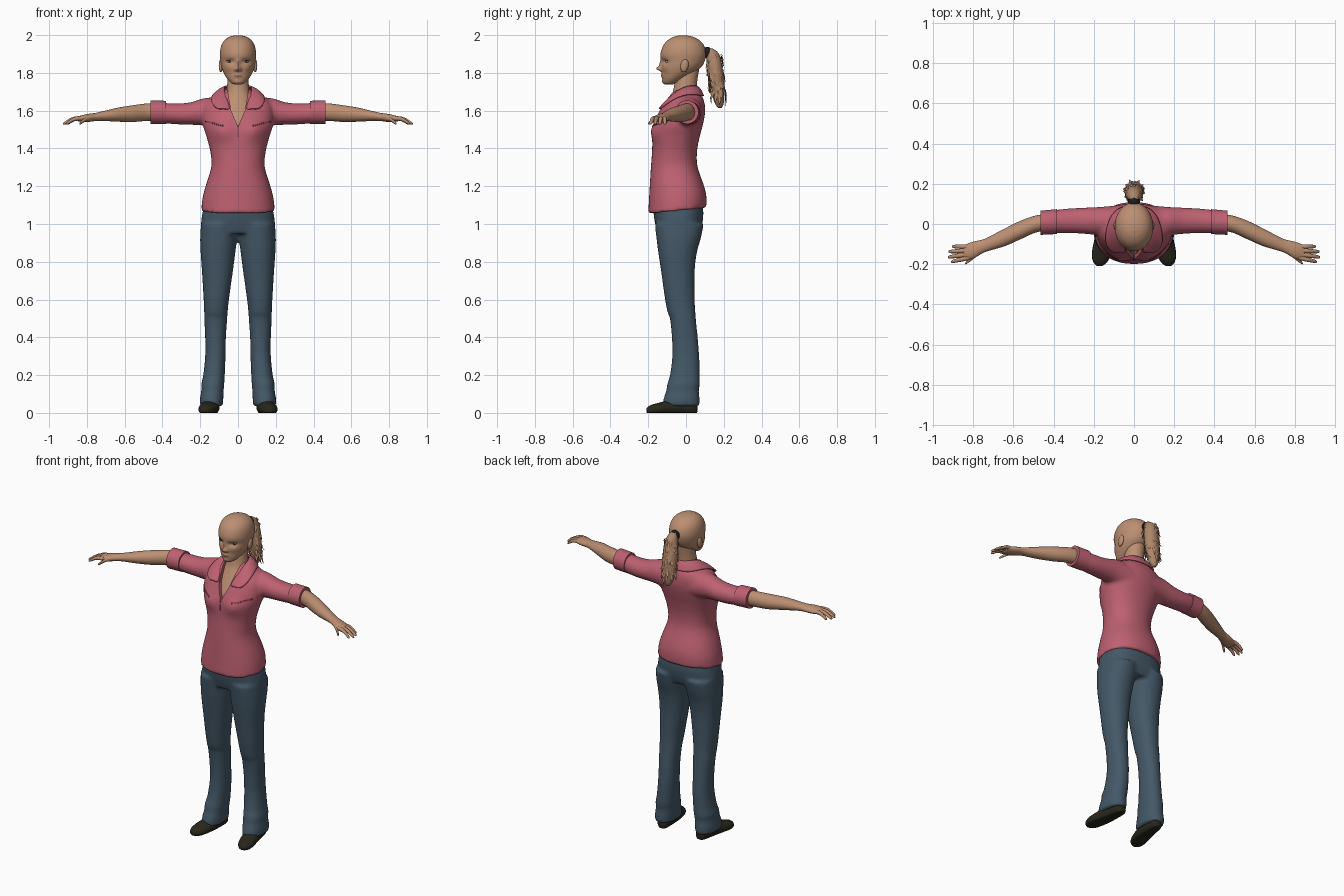
import bpy, bmesh, math, random
from mathutils import Matrix, Vector

if "Cube" in bpy.data.objects:
    bpy.data.objects.remove(bpy.data.objects["Cube"])
random.seed(4)
made = []


def material(name, color):
    mat = bpy.data.materials.new(name)
    mat.use_nodes = True
    mat.diffuse_color = (*color, 1)
    mat.node_tree.nodes["Principled BSDF"].inputs["Base Color"].default_value = (*color, 1)
    return mat


SKIN = material("skin", (.5, .275, .168))
SHIRT = material("rose_shirt", (.51, .118, .165))
SEAM = material("dark_rose_seam", (.27, .055, .08))
DENIM = material("blue_denim", (.058, .098, .136))
SHOE = material("dark_olive_shoe", (.022, .02, .011))
HAIR = material("light_brown_hair", (.42, .235, .14))
TIE = material("black_hair_tie", (.012, .013, .012))
LIPS = material("lips", (.36, .16, .11))
EYE = material("eye_white", (.5, .42, .36))
DARK = material("dark_brown_eye", (.035, .02, .014))


def loft(bm, stations, axis="Z", side=1, segs=40, steps=6, power=2.0):
    """Closed skin through (position, centre, half width, low, high) stations."""
    rings = []
    last = len(stations) - 1
    for i in range(last):
        p0, p1, p2, p3 = (stations[min(max(k, 0), last)] for k in range(i - 1, i + 3))
        for j in range(steps + (i == last - 1)):
            u = j / steps
            rings.append([b + u * ((c - a) / 2 + u * (a - 2.5 * b + 2 * c - d / 2
                          + u * (1.5 * (b - c) + (d - a) / 2)))
                          for a, b, c, d in zip(p0, p1, p2, p3)])
    loops = []
    for t, centre, half, low, high in rings:
        loop = []
        for k in range(segs):
            ang = math.tau * k / segs
            c, s = math.cos(ang), math.sin(ang)
            a = centre + half * math.copysign(abs(c) ** (2 / power), c)
            b = (low + high) / 2 + (high - low) / 2 * math.copysign(abs(s) ** (2 / power), s)
            x, y, z = {"X": (t, a, b), "Y": (a, t, b), "Z": (a, b, t)}[axis]
            loop.append(bm.verts.new((x * side, y, z)))
        loops.append(loop)
    for lower, upper in zip(loops, loops[1:]):
        for k in range(segs):
            n = (k + 1) % segs
            bm.faces.new((lower[k], lower[n], upper[n], upper[k]))
    bm.faces.new(loops[0])
    bm.faces.new(loops[-1])


def bump(bm, x, z, amount, wide, tall, limit=-.04):
    """Push the front surface in or out with a soft brush."""
    for v in bm.verts:
        if v.co.y < limit:
            v.co.y += amount * math.exp(-((v.co.x - x) / wide) ** 2 - ((v.co.z - z) / tall) ** 2)


def finish(name, bm, *mats):
    bmesh.ops.recalc_face_normals(bm, faces=bm.faces)
    mesh = bpy.data.meshes.new(name)
    bm.to_mesh(mesh)
    bm.free()
    for mat in mats:
        mesh.materials.append(mat)
    obj = bpy.data.objects.new(name, mesh)
    bpy.context.collection.objects.link(obj)
    made.append(obj)
    return obj


def modify(obj, kind, **settings):
    mod = obj.modifiers.new(kind.title(), kind)
    for key, value in settings.items():
        setattr(mod, key, value)


def fuse(obj, voxel):
    modify(obj, "REMESH", mode="VOXEL", voxel_size=voxel, use_smooth_shade=True)
    modify(obj, "SMOOTH", factor=.5, iterations=6)


def ball(bm, centre, scale, turn=0):
    mat = Matrix.Translation(centre) @ Matrix.Rotation(turn, 4, "X") @ Matrix.Diagonal((*scale, 1))
    return bmesh.ops.create_uvsphere(bm, u_segments=20, v_segments=12, radius=1, matrix=mat)


# Shirt: torso and sleeves fused, with an open V neck
bm = bmesh.new()
loft(bm, [(1.075, 0, .195, -.2, .108), (1.14, 0, .188, -.196, .108), (1.2, 0, .172, -.192, .096),
          (1.3, 0, .142, -.186, .062), (1.38, 0, .146, -.18, .058), (1.46, 0, .166, -.176, .072),
          (1.52, 0, .185, -.17, .088), (1.58, 0, .19, -.15, .1), (1.63, 0, .183, -.124, .1),
          (1.665, 0, .15, -.1, .09), (1.69, 0, .1, -.085, .075), (1.715, 0, .065, -.06, .06)],
     segs=56, power=2.2)
for v in bm.verts:
    if v.co.z < 1.2:
        v.co.z += .1 * v.co.y * (1.2 - v.co.z) / .125
for side in (1, -1):
    bump(bm, .085 * side, 1.49, -.022, .055, .05)
    loft(bm, [(.06, .02, .075, 1.5, 1.67), (.17, .015, .07, 1.52, 1.668), (.25, .016, .065, 1.525, 1.645),
              (.33, .016, .061, 1.528, 1.638), (.44, .008, .055, 1.538, 1.645)], "X", side)
shirt = finish("shirt", bm, SHIRT)
fuse(shirt, .01)

bm = bmesh.new()
outline = [(0, 1.515), (.036, 1.6), (.06, 1.74), (-.06, 1.74), (-.036, 1.6)]
face = bm.faces.new([bm.verts.new((x, -.3, z)) for x, z in outline])
out = bmesh.ops.extrude_face_region(bm, geom=[face])["geom"]
bmesh.ops.translate(bm, vec=(0, .27, 0), verts=[g for g in out if isinstance(g, bmesh.types.BMVert)])
cutter = finish("neckline_cutter", bm, SHIRT)
cutter.hide_render = True
cutter.hide_viewport = True
made.remove(cutter)
modify(shirt, "BOOLEAN", operation="DIFFERENCE", object=cutter, solver="EXACT")

# Collar: inner and outer edge from the nape to the front point
bm = bmesh.new()
inner = [(0, .068, 1.725), (.052, .045, 1.73), (.074, 0, 1.728), (.072, -.05, 1.7),
         (.057, -.1, 1.655), (.038, -.14, 1.6)]
outer = [(0, .098, 1.675), (.09, .078, 1.682), (.128, .01, 1.69), (.142, -.06, 1.668),
         (.138, -.112, 1.632), (.105, -.142, 1.605)]
rows = []
for a, b in zip(inner, outer):
    mid = (Vector(a) + Vector(b)) / 2 + Vector((0, 0, .012))
    rows.append([bm.verts.new(p) for p in (a, mid, b)])
for p, q in zip(rows, rows[1:]):
    for k in range(2):
        bm.faces.new((p[k], p[k + 1], q[k + 1], q[k]))
collar = finish("collar", bm, SHIRT)
modify(collar, "MIRROR")
modify(collar, "SUBSURF", levels=2, render_levels=2)
modify(collar, "SOLIDIFY", thickness=.009, offset=0)

# Sleeve cuffs
bm = bmesh.new()
for side in (1, -1):
    loft(bm, [(.382, .012, .062, 1.53, 1.652), (.464, .006, .06, 1.53, 1.655)], "X", side, steps=1)
finish("sleeve_cuffs", bm, SHIRT)

# Pocket flap edges and placket seam, wrapped on the shirt
bm = bmesh.new()
for x, z, wide, tall, turn in ((.125, 1.532, .048, .004, -.25), (0, 1.49, .003, .03, 0)):
    mat = (Matrix.Translation((x, -.3, z)) @ Matrix.Rotation(turn, 4, "Y")
           @ Matrix.Rotation(math.pi / 2, 4, "X") @ Matrix.Diagonal((wide, tall, 1, 1)))
    bmesh.ops.create_grid(bm, x_segments=10, y_segments=10, size=1, matrix=mat)
seams = finish("pocket_and_placket_seams", bm, SEAM)
modify(seams, "MIRROR")
modify(seams, "SHRINKWRAP", target=shirt, wrap_method="PROJECT", use_project_y=True,
       use_positive_direction=True, offset=.001)
modify(seams, "SOLIDIFY", thickness=.005, offset=0)

# Trousers: hips and two legs fused
bm = bmesh.new()
loft(bm, [(.95, 0, .188, -.15, .07), (1, 0, .196, -.163, .086), (1.06, 0, .188, -.172, .092),
          (1.12, 0, .175, -.17, .085)], power=2.4)
for side in (1, -1):
    loft(bm, [(.035, .14, .059, -.122, .07), (.07, .14, .062, -.12, .072), (.12, .135, .059, -.104, .068),
              (.15, .134, .061, -.1, .073), (.2, .127, .057, -.085, .072), (.3, .12, .054, -.073, .07),
              (.4, .119, .055, -.075, .062), (.5, .118, .061, -.085, .052), (.53, .117, .062, -.097, .05),
              (.6, .115, .067, -.111, .046), (.75, .109, .082, -.132, .046), (.85, .106, .092, -.147, .058),
              (.93, .102, .098, -.157, .08), (1, .098, .098, -.165, .094)], side=side, power=2.2)
fuse(finish("trousers", bm, DENIM), .01)

# Shoes with flat soles
bm = bmesh.new()
for side in (1, -1):
    loft(bm, [(.06, .133, .015, .005, .04), (.045, .134, .032, -.01, .06), (-.02, .14, .042, -.012, .07),
              (-.09, .15, .05, -.012, .066), (-.15, .162, .048, -.012, .052), (-.19, .168, .034, -.01, .04),
              (-.21, .171, .012, .004, .024)], "Y", side)
for v in bm.verts:
    v.co.z = max(v.co.z, 0)
finish("shoes", bm, SHOE)

# Head with a sculpted face and coloured lips
bm = bmesh.new()
loft(bm, [(1.738, 0, .018, -.11, -.07), (1.748, 0, .038, -.12, -.045), (1.77, 0, .058, -.125, -.005),
          (1.8, 0, .076, -.126, .045), (1.83, 0, .087, -.129, .08), (1.86, 0, .092, -.13, .098),
          (1.9, 0, .096, -.135, .107), (1.94, 0, .09, -.123, .098), (1.97, 0, .074, -.1, .075),
          (1.99, 0, .047, -.068, .04), (1.999, 0, .015, -.035, .002)], segs=96, steps=8)
bump(bm, 0, 1.822, -.026, .013, .013)
bump(bm, 0, 1.848, -.011, .009, .022)
bump(bm, 0, 1.786, -.007, .02, .01)
bump(bm, 0, 1.752, -.004, .02, .012)
for side in (1, -1):
    bump(bm, .042 * side, 1.86, .013, .022, .013)
    bump(bm, .014 * side, 1.817, -.007, .007, .008)
    bump(bm, .05 * side, 1.825, -.004, .02, .018)
for f in bm.faces:
    c = f.calc_center_median()
    if c.y < -.1 and (c.x / .022) ** 2 + ((c.z - 1.786) / .008) ** 2 < 1:
        f.material_index = 1
finish("head", bm, SKIN, LIPS)

# Eyes with dark irises, lashes and ears
eyes, lashes, ears = bmesh.new(), bmesh.new(), bmesh.new()
for side in (1, -1):
    x = .042 * side
    ball(eyes, (x, -.096, 1.86), (.016, .012, .008))
    ball(lashes, (x, -.099, 1.867), (.018, .011, .0025))
    ball(ears, (.091 * side, -.008, 1.838), (.011, .021, .035), -.2)
for f in eyes.faces:
    if abs(abs(f.calc_center_median().x) - .042) < .008:
        f.material_index = 1
finish("eyes", eyes, EYE, DARK)
finish("eyelashes", lashes, DARK)
finish("ears", ears, SKIN)

# Neck and chest inside the collar
bm = bmesh.new()
loft(bm, [(1.47, 0, .08, -.15, -.03), (1.54, 0, .1, -.147, 0), (1.6, 0, .1, -.12, .03),
          (1.66, 0, .08, -.088, .05), (1.7, 0, .063, -.07, .055), (1.76, 0, .055, -.058, .06),
          (1.82, 0, .052, -.05, .07)])
finish("neck_and_chest", bm, SKIN)

# Arms and hands
bm = bmesh.new()
for side in (1, -1):
    loft(bm, [(.4, .008, .044, 1.545, 1.638), (.48, .002, .042, 1.546, 1.638), (.56, -.028, .046, 1.54, 1.628),
              (.64, -.065, .044, 1.542, 1.615), (.72, -.098, .035, 1.546, 1.596), (.755, -.112, .034, 1.545, 1.588),
              (.8, -.13, .042, 1.54, 1.582), (.84, -.14, .037, 1.542, 1.572), (.85, -.141, .03, 1.548, 1.566)],
         "X", side)
    digits = [((.82, -.113), (.905, -.112)), ((.82, -.131), (.924, -.138)), ((.82, -.15), (.926, -.165)),
              ((.82, -.167), (.91, -.188)), ((.765, -.135), (.84, -.197))]
    for (x0, y0), (x1, y1) in digits:
        path = []
        for u, r, z in ((0, .012, 1.56), (.5, .011, 1.556), (.9, .008, 1.535), (1, .003, 1.53)):
            path.append((x0 + u * (x1 - x0), y0 + u * (y1 - y0), r, z - r, z + r))
        loft(bm, path, "X", side, segs=12, steps=4)
finish("arms_and_hands", bm, SKIN)

# Ponytail: a core with loose pointed locks, and its tie
bm = bmesh.new()
loft(bm, [(1.93, 0, .015, .11, .14), (1.905, 0, .03, .102, .172), (1.85, 0, .042, .112, .19),
          (1.78, 0, .046, .12, .198), (1.7, 0, .04, .135, .202), (1.64, 0, .026, .152, .2),
          (1.615, 0, .008, .17, .19)], segs=16, steps=3)
for i in range(110):
    ang, z = random.uniform(0, math.tau), random.uniform(1.69, 1.91)
    out = Vector((math.cos(ang), math.sin(ang), 0))
    across = Vector((-out.y, out.x, 0)) * .009
    root = Vector((0, .155 + (1.85 - z) * .1, z)) + out * .034
    drop = Vector((0, 0, -random.uniform(.03, .07)))
    tip = root + drop + out * random.uniform(.006, .024)
    mid = root + drop * .5 + out * .01
    bm.faces.new([bm.verts.new(p) for p in (root, mid - across, tip, mid + across)])
finish("ponytail", bm, HAIR)

bm = bmesh.new()
loft(bm, [(.09, 0, .02, 1.888, 1.928), (.105, 0, .028, 1.878, 1.936), (.122, 0, .027, 1.88, 1.936),
          (.132, 0, .018, 1.888, 1.926)], "Y", segs=20, steps=3)
finish("hair_tie", bm, TIE)

# Smooth shading with crisp edges
bpy.ops.object.select_all(action="DESELECT")
for obj in made:
    obj.select_set(True)
bpy.context.view_layer.objects.active = shirt
bpy.ops.object.shade_smooth_by_angle(angle=math.radians(50))
